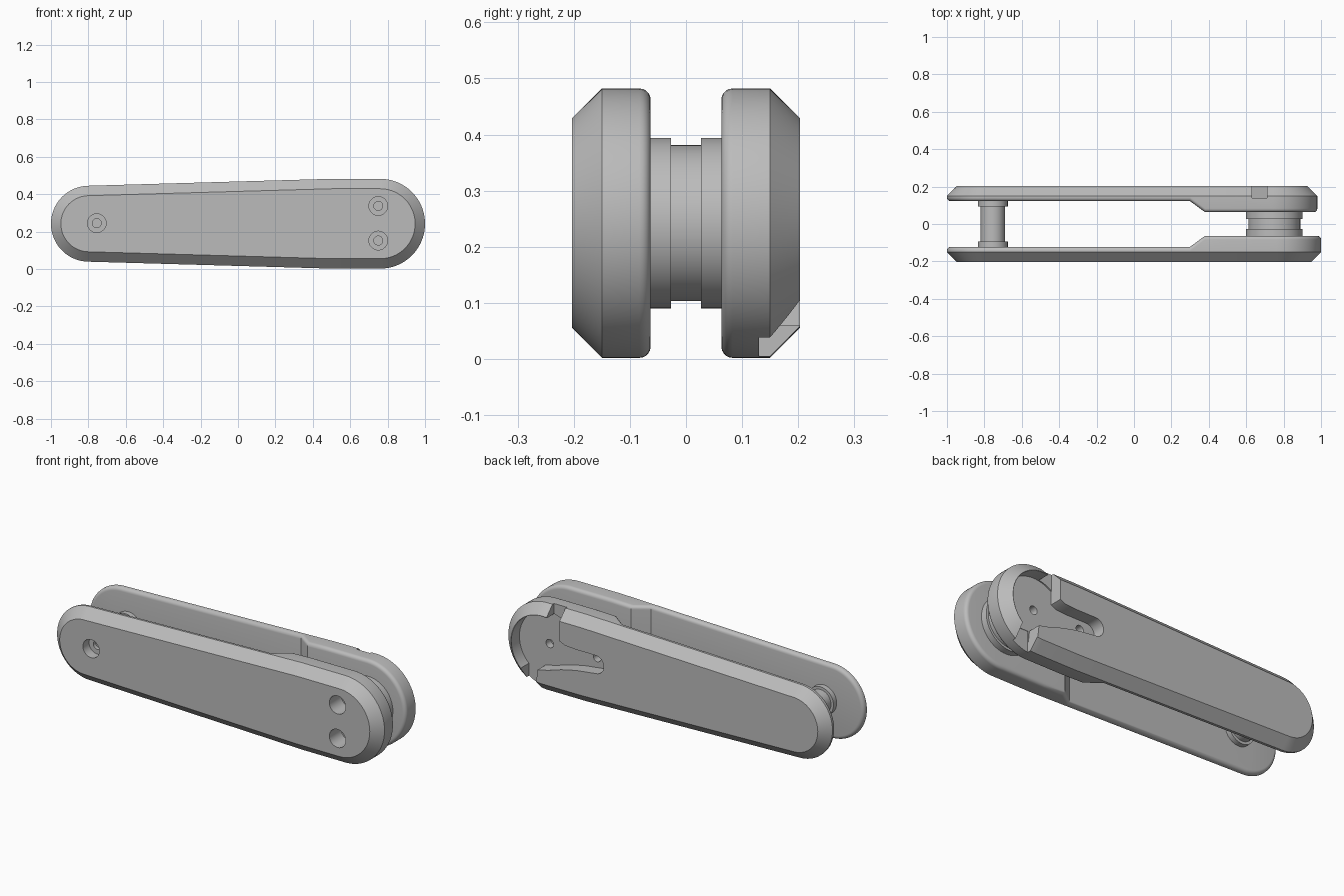
import bpy, bmesh
from math import pi, cos, sin, radians

cube = bpy.data.objects.get("Cube")
if cube:
    bpy.data.objects.remove(cube, do_unlink=True)

MID = 0.242            # height of the long axis
SMALL_X, SMALL_R = -0.797, 0.203
BIG_R = 0.24
RAMP = (0.30, 0.38)    # where the inner side steps up
THIN, THICK = 0.122, 0.063
FILLET, CHAMFER = 0.02, 0.053

grey = bpy.data.materials.new("plain grey")
grey.use_nodes = True
grey.diffuse_color = (0.5, 0.5, 0.5, 1)
grey.node_tree.nodes["Principled BSDF"].inputs["Base Color"].default_value = grey.diffuse_color


def make_object(name, bm):
    bmesh.ops.recalc_face_normals(bm, faces=bm.faces)
    mesh = bpy.data.meshes.new(name)
    bm.to_mesh(mesh)
    bm.free()
    mesh.materials.append(grey)
    obj = bpy.data.objects.new(name, mesh)
    bpy.context.collection.objects.link(obj)
    return obj


def activate(obj):
    bpy.ops.object.select_all(action='DESELECT')
    obj.select_set(True)
    bpy.context.view_layer.objects.active = obj


def smooth(obj):
    activate(obj)
    bpy.ops.object.shade_smooth_by_angle(angle=radians(28))


def loft(name, rings, end_cap=None):
    """Join closed rings of points; end_cap lists index groups for the last cap."""
    bm = bmesh.new()
    loops = [[bm.verts.new(p) for p in ring] for ring in rings]
    n = len(loops[0])
    for a, b in zip(loops, loops[1:]):
        for i in range(n):
            j = (i + 1) % n
            bm.faces.new((a[i], a[j], b[j], b[i]))
    bm.faces.new(loops[0])
    for group in end_cap or [range(n)]:
        bm.faces.new([loops[-1][i] for i in group])
    return make_object(name, bm)


def prism(name, outline, y0, y1):
    return loft(name, [[(x, y, z) for x, z in outline] for y in (y0, y1)])


def circle(x, z, r, n=48, start=0.0, end=2 * pi):
    closed = abs(end - start - 2 * pi) < 1e-6
    steps = n if closed else n - 1
    return [(x + r * cos(start + (end - start) * i / steps),
             z + r * sin(start + (end - start) * i / steps)) for i in range(n)]


def box_outline(x0, x1, z0, z1):
    return [(x0, z0), (x1, z0), (x1, z1), (x0, z1)]


def cut(obj, outline, y0, y1):
    cutter = prism("cutter", outline, y0, y1)
    cutter.hide_render = True
    activate(obj)
    mod = obj.modifiers.new("cut", 'BOOLEAN')
    mod.operation, mod.solver, mod.object = 'DIFFERENCE', 'EXACT', cutter
    bpy.ops.object.modifier_apply(modifier=mod.name)
    bpy.data.objects.remove(cutter, do_unlink=True)


# Handle halves: tapered rounded plate, chamfered outside, filleted inside
ARC = 24


def half_outline(big_x, inset):
    pts = [(SMALL_X + (SMALL_R - inset) * cos(a), (SMALL_R - inset) * sin(a))
           for a in (pi - pi / 2 * i / ARC for i in range(ARC + 1))]
    slope = (BIG_R - SMALL_R) / (0.5 - SMALL_X)
    pts += [(x, SMALL_R + slope * (x - SMALL_X) - inset) for x in RAMP + (0.5,)]
    pts += [(big_x + (BIG_R - inset) * cos(a), (BIG_R - inset) * sin(a))
            for a in (pi / 2 - pi / 2 * i / ARC for i in range(ARC + 1))]
    return pts


def full_outline(big_x, inset):
    top = half_outline(big_x, inset)
    return [(x, MID + h) for x, h in top] + [(x, MID - h) for x, h in top[-2:0:-1]]


def inner_depth(x):
    t = min(1, max(0, (x - RAMP[0]) / (RAMP[1] - RAMP[0])))
    return THIN + t * (THICK - THIN)


def handle_half(name, side, big_x):
    rings = [[(x, side * 0.203, z) for x, z in full_outline(big_x, CHAMFER)],
             [(x, side * 0.15, z) for x, z in full_outline(big_x, 0)]]
    for k in range(6):
        a = pi / 2 * k / 5
        rings.append([(x, side * (inner_depth(x) + FILLET * (1 - sin(a))), z)
                      for x, z in full_outline(big_x, FILLET * (1 - cos(a)))])
    n = len(rings[0])
    lo, hi = ARC + 1, ARC + 2          # top vertices at the ramp ends
    blo, bhi = n - lo, n - hi          # matching bottom vertices
    groups = [list(range(0, lo + 1)) + list(range(blo, n)),
              [lo, hi, bhi, blo],
              list(range(hi, bhi + 1))]
    return loft(name, rings, groups)


front = handle_half("front_handle_half", -1, 0.76)
back = handle_half("back_handle_half", 1, 0.74)

# Counterbored screw holes in the front half
for x, z, floor, end in ((-0.755, 0.245, 0.15, 0.13),
                         (0.75, 0.337, 0.10, 0.075),
                         (0.75, 0.152, 0.10, 0.075)):
    cut(front, circle(x, z, 0.05), -0.25, -floor)
    cut(front, circle(x, z, 0.024, 24), -0.25, -end)

# Clip recess in the back half: round pocket running into a narrow slot
pocket = circle(0.74, MID, 0.185, 40, radians(-80), radians(126))
pocket += [(0.63, 0.32), (0.60, 0.305), (0.53, 0.30)]
pocket += circle(0.41, 0.25, 0.05, 14, pi / 2, 3 * pi / 2)
pocket += [(0.53, 0.185), (0.62, 0.165), (0.70, 0.14), (0.765, 0.125)]
cut(back, pocket, 0.132, 0.25)
# Notches through the rim, above and below
cut(back, box_outline(0.631, 0.71, 0.33, 0.55), 0.138, 0.26)
cut(back, box_outline(0.775, 0.867, -0.05, 0.12), 0.13, 0.26)
# Screw holes in the recess floor
for x in (0.74, 0.45):
    cut(back, circle(x, 0.25, 0.023, 24), 0.09, 0.25)

smooth(front)
smooth(back)


# Flanged spacers between the halves
def spacer(name, x, z, r_flange, r_core, y_end, y_step):
    profile = [(r_flange, -y_end), (r_flange, -y_step), (r_core, -y_step),
               (r_core, y_step), (r_flange, y_step), (r_flange, y_end)]
    smooth(loft(name, [[(px, y, pz) for px, pz in circle(x, z, r, 64)]
                       for r, y in profile]))


spacer("pivot_spacer", 0.75, MID, 0.152, 0.139, 0.066, 0.027)
spacer("tail_spacer", -0.755, 0.245, 0.08, 0.065, 0.125, 0.094)
